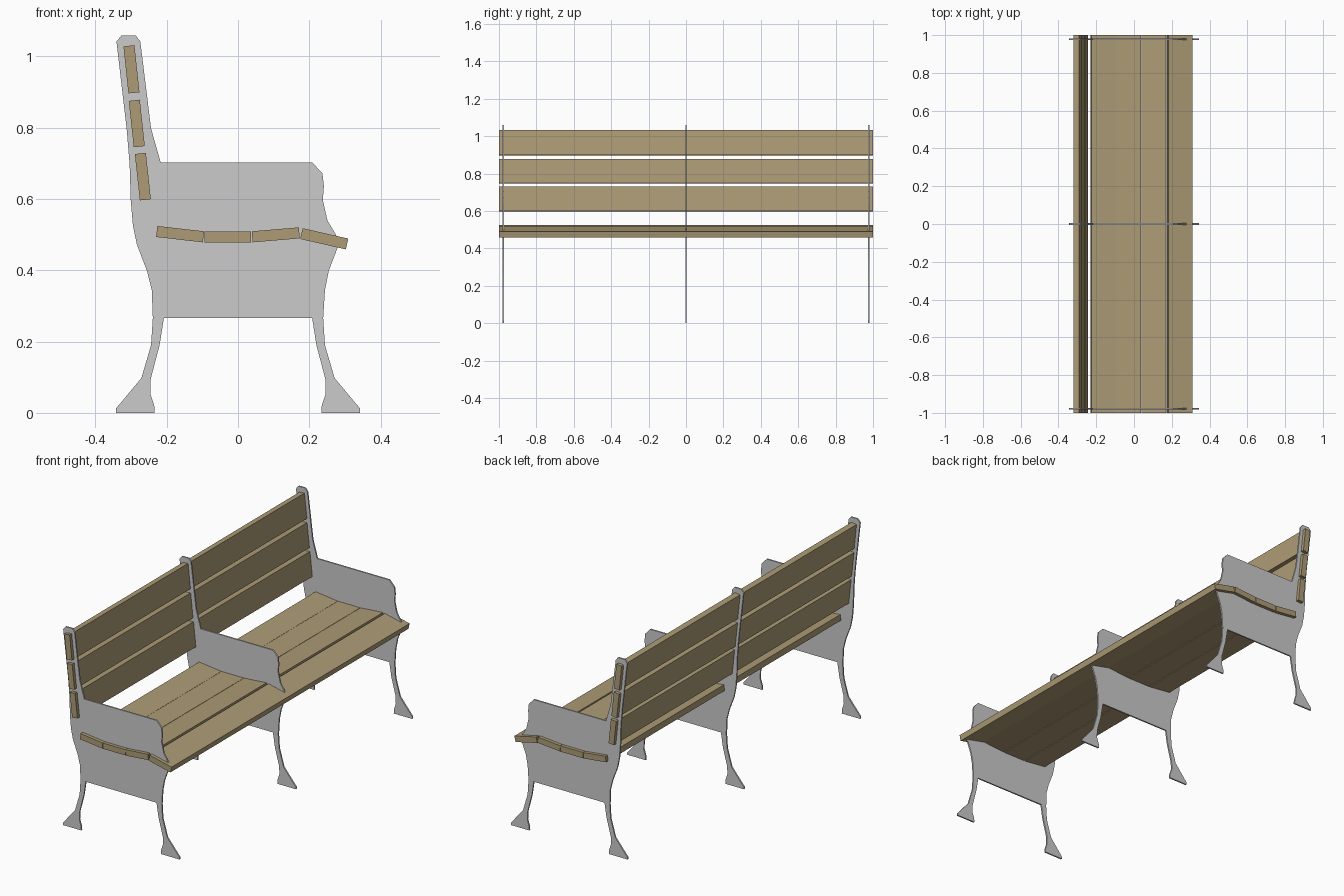
import bpy, math

if "Cube" in bpy.data.objects:
    bpy.data.objects.remove(bpy.data.objects["Cube"])

wood = bpy.data.materials.new("wood")
wood.diffuse_color = (0.42, 0.33, 0.18, 1)
wood.use_nodes = True
wood.node_tree.nodes["Principled BSDF"].inputs["Base Color"].default_value = wood.diffuse_color


def prism(name, outline, y, width, mat=None):
    """Extrude an (x, z) outline along y, centred on y."""
    n = len(outline)
    verts = [(x, y + s * width / 2, z) for s in (-1, 1) for x, z in outline]
    faces = [tuple(range(n)), tuple(reversed(range(n, 2 * n)))]
    faces += [(i, i + n, (i + 1) % n + n, (i + 1) % n) for i in range(n)]
    me = bpy.data.meshes.new(name)
    me.from_pydata(verts, [], faces)
    me.validate()
    ob = bpy.data.objects.new(name, me)
    bpy.context.collection.objects.link(ob)
    if mat:
        me.materials.append(mat)
    return ob


def slat(name, a, b, thick):
    """Board whose cross-section runs from a to b in the xz plane."""
    dx, dz = b[0] - a[0], b[1] - a[1]
    k = thick / 2 / math.hypot(dx, dz)
    nx, nz = -dz * k, dx * k
    prism(name, [(a[0] - nx, a[1] - nz), (b[0] - nx, b[1] - nz),
                 (b[0] + nx, b[1] + nz), (a[0] + nx, a[1] + nz)], 0, 2.0, wood)


# Lower leg, from apron down round the foot and back up (right side, mirrored for left)
leg = [(0.239, 0.266), (0.244, 0.19), (0.271, 0.098), (0.325, 0.033), (0.343, 0.012),
       (0.343, 0), (0.234, 0), (0.235, 0.02), (0.246, 0.054), (0.245, 0.095),
       (0.22, 0.19), (0.208, 0.266)]
# Front edge with armrest nose, top to bottom
front = [(0.208, 0.703), (0.237, 0.672), (0.241, 0.636), (0.238, 0.597), (0.251, 0.54),
         (0.277, 0.496), (0.28, 0.465), (0.255, 0.40), (0.244, 0.345)]
# Rear edge and backrest post, bottom to top and down to the armrest
back = [(-0.242, 0.345), (-0.256, 0.40), (-0.284, 0.473), (-0.295, 0.527), (-0.301, 0.597),
        (-0.304, 0.695), (-0.312, 0.793), (-0.341, 1.042), (-0.327, 1.059),
        (-0.287, 1.059), (-0.274, 1.042), (-0.244, 0.798), (-0.217, 0.703)]
outline = front + leg + [(-x, z) for x, z in reversed(leg)] + back
outline.reverse()

for name, y in (("left_frame", -0.978), ("middle_frame", 0), ("right_frame", 0.978)):
    prism(name, outline, y, 0.008)

# Backrest boards
for i, (a, b) in enumerate([((-0.26, 0.598), (-0.274, 0.728)),
                            ((-0.277, 0.747), (-0.291, 0.877)),
                            ((-0.292, 0.898), (-0.306, 1.03))]):
    slat(f"back_slat_{i + 1}", a, b, 0.031)

# Seat boards
for i, (a, b) in enumerate([((-0.228, 0.509), (-0.097, 0.494)),
                            ((-0.094, 0.494), (0.037, 0.494)),
                            ((0.040, 0.494), (0.172, 0.505)),
                            ((0.178, 0.503), (0.306, 0.474))]):
    slat(f"seat_slat_{i + 1}", a, b, 0.031)
